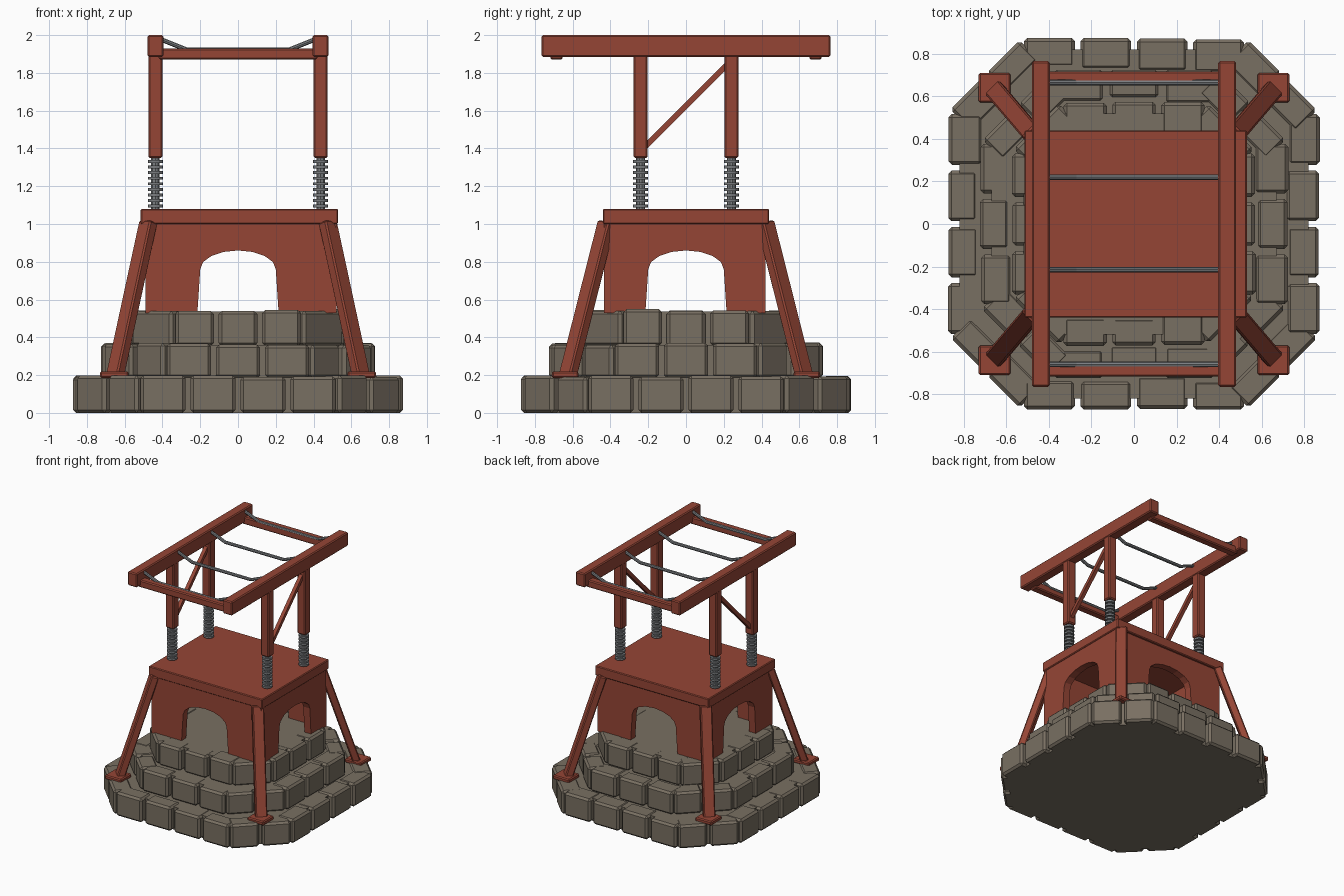
import bpy, bmesh, math, random
from mathutils import Matrix, Vector

if "Cube" in bpy.data.objects:
    bpy.data.objects.remove(bpy.data.objects["Cube"])

random.seed(4)

def material(name, rgb):
    m = bpy.data.materials.new(name)
    m.diffuse_color = (*rgb, 1)
    m.use_nodes = True
    m.node_tree.nodes["Principled BSDF"].inputs["Base Color"].default_value = m.diffuse_color
    return m

RED = material("red_painted_wood", (0.30, 0.060, 0.036))
STONE = material("brown_grey_stone", (0.19, 0.16, 0.122))
METAL = material("grey_metal", (0.20, 0.21, 0.22))

def finish(name, bm, mat):
    bmesh.ops.recalc_face_normals(bm, faces=bm.faces[:])
    me = bpy.data.meshes.new(name)
    bm.to_mesh(me)
    bm.free()
    me.materials.append(mat)
    ob = bpy.data.objects.new(name, me)
    bpy.context.collection.objects.link(ob)
    return ob

def add_box(bm, size, mtx, bevel=0.0):
    """Adds a bevelled box to a bmesh."""
    tmp = bmesh.new()
    bmesh.ops.create_cube(tmp, size=1, matrix=Matrix.Diagonal((*size, 1)))
    if bevel:
        bmesh.ops.bevel(tmp, geom=tmp.edges[:], offset=bevel, segments=1,
                        affect='EDGES', profile=0.5)
    tmp.transform(mtx)
    me = bpy.data.meshes.new("tmp")
    tmp.to_mesh(me)
    tmp.free()
    bm.from_mesh(me)
    bpy.data.meshes.remove(me)

def box(name, lo, hi, mat, bevel=0.008):
    lo, hi = Vector(lo), Vector(hi)
    bm = bmesh.new()
    add_box(bm, hi - lo, Matrix.Translation((lo + hi) / 2), bevel)
    return finish(name, bm, mat)

def strut(name, a, b, width, depth, side, mat, bevel=0.008):
    """Bar from a to b; width is measured along the side vector."""
    a, b = Vector(a), Vector(b)
    z = (b - a).normalized()
    x = (Vector(side) - z * z.dot(Vector(side))).normalized()
    y = z.cross(x)
    m = Matrix((x, y, z)).transposed().to_4x4()
    bm = bmesh.new()
    add_box(bm, (width, depth, (b - a).length), Matrix.Translation((a + b) / 2) @ m, bevel)
    return finish(name, bm, mat)

# Stone tiers: octagonal core ringed with bevelled blocks
def octagon(h, c):
    return [Vector(p) for p in ((-c, -h), (c, -h), (h, -c), (h, c),
                                (c, h), (-c, h), (-h, c), (-h, -c))]

def tier(name, h, c, z0, z1, n_side, n_corner):
    bm = bmesh.new()
    inset = 0.055
    ring = [bm.verts.new((p.x, p.y, z0)) for p in octagon(h - inset, c - inset * 0.4)]
    f = bm.faces.new(ring)
    up = bmesh.ops.extrude_face_region(bm, geom=[f])["geom"]
    bmesh.ops.translate(bm, vec=(0, 0, z1 - z0 - 0.012),
                        verts=[v for v in up if isinstance(v, bmesh.types.BMVert)])
    pts = octagon(h, c)
    for i in range(8):
        p, q = pts[i], pts[(i + 1) % 8]
        n = n_corner if i % 2 else n_side
        d = (q - p) / n
        inward = Vector((-d.y, d.x)).normalized()
        for k in range(n):
            depth = random.uniform(0.13, 0.16)
            top = z1 - random.uniform(0, 0.012)
            out = random.uniform(0, 0.008)
            mid = p + d * (k + 0.5) + inward * (depth / 2 + out)
            m = Matrix.Translation((mid.x, mid.y, (z0 + top) / 2)) @ \
                Matrix.Rotation(math.atan2(d.y, d.x), 4, 'Z')
            add_box(bm, (d.length - 0.026, depth, top - z0), m, 0.016)
    return finish(name, bm, STONE)

tier("stone_tier_bottom", 0.875, 0.53, 0.0, 0.20, 4, 2)
tier("stone_tier_middle", 0.725, 0.39, 0.185, 0.372, 3, 2)
tier("stone_tier_top", 0.575, 0.345, 0.355, 0.55, 3, 1)

# Hollow housing: four walls with arched openings
def arch_wall(name, x0, x1, y0, thick, swap=False):
    z0, z1 = 0.53, 1.01
    prof = [(x0, z0), (-0.215, z0)]
    prof += [(-0.2 * math.cos(math.pi * i / 8), 0.76 + 0.1 * math.sin(math.pi * i / 8))
             for i in range(9)]
    prof += [(0.215, z0), (x1, z0), (x1, z1), (x0, z1)]
    bm = bmesh.new()
    f = bm.faces.new([bm.verts.new((y0, u, z) if swap else (u, y0, z)) for u, z in prof])
    up = bmesh.ops.extrude_face_region(bm, geom=[f])["geom"]
    bmesh.ops.translate(bm, vec=(thick, 0, 0) if swap else (0, thick, 0),
                        verts=[v for v in up if isinstance(v, bmesh.types.BMVert)])
    return finish(name, bm, RED)

arch_wall("front_arch_wall", -0.49, 0.52, -0.435, 0.06)
arch_wall("back_arch_wall", -0.49, 0.52, 0.42, -0.06)
arch_wall("left_arch_wall", -0.43, 0.415, -0.491, 0.06, True)
arch_wall("right_arch_wall", -0.43, 0.415, 0.521, -0.06, True)
box("housing_slab", (-0.515, -0.44, 1.0), (0.53, 0.44, 1.08), RED, 0.006)

# Corner struts with foot pads, spring posts
def spring(name, x, y):
    bm = bmesh.new()
    bmesh.ops.create_cone(bm, cap_ends=True, segments=10, radius1=0.024, radius2=0.024,
                          depth=0.29, matrix=Matrix.Translation((x, y, 1.215)))
    for i in range(9):
        z = 1.095 + i * 0.0295
        bmesh.ops.create_cone(bm, cap_ends=True, segments=12, radius1=0.04, radius2=0.04,
                              depth=0.015, matrix=Matrix.Translation((x, y, z)))
    return finish(name, bm, METAL)

for sx, xn in ((-1, "left"), (1, "right")):
    for sy, yn in ((-1, "front"), (1, "back")):
        tag = f"{yn}_{xn}"
        strut("corner_strut_" + tag, (sx * 0.475, sy * 0.42, 1.01),
              (sx * 0.65, sy * 0.625, 0.20), 0.09, 0.06, (-sy, sx, 0), RED)
        x, y = sx * 0.655, sy * 0.64
        box("foot_pad_" + tag, (x - 0.075, y - 0.07, 0.185), (x + 0.075, y + 0.07, 0.22), RED)
        x, y = sx * 0.4375, sy * 0.24
        spring("spring_" + tag, x, y)
        box("post_" + tag, (x - 0.037, y - 0.037, 1.35), (x + 0.037, y + 0.037, 1.90), RED)
    # Top rail and diagonal brace on each side
    x = sx * 0.4375
    box("top_rail_" + xn, (x - 0.042, -0.765, 1.885), (x + 0.042, 0.765, 2.0), RED)
    strut("brace_" + xn, (x, -0.215, 1.41), (x, 0.225, 1.85), 0.03, 0.03, (1, 0, 0), RED, 0)

# Cross bars at both ends
for s, n in ((-1, "front"), (1, "back")):
    box("cross_bar_" + n, (-0.42, s * 0.685 - 0.032, 1.87), (0.42, s * 0.685 + 0.032, 1.93), RED)

# Bent metal rods between the rails
for i, y in enumerate((-0.66, -0.215, 0.22, 0.665)):
    path = [(-0.42, 1.982), (-0.27, 1.922), (0.27, 1.922), (0.42, 1.982)]
    bm = bmesh.new()
    rings = []
    for x, z in path:
        rings.append([bm.verts.new((x, y + 0.013 * math.cos(a * math.pi / 4),
                                    z + 0.013 * math.sin(a * math.pi / 4))) for a in range(8)])
    for r0, r1 in zip(rings, rings[1:]):
        for k in range(8):
            bm.faces.new((r0[k], r0[(k + 1) % 8], r1[(k + 1) % 8], r1[k]))
    bm.faces.new(rings[0])
    bm.faces.new(rings[-1])
    finish(f"hanging_rod_{i + 1}", bm, METAL)
